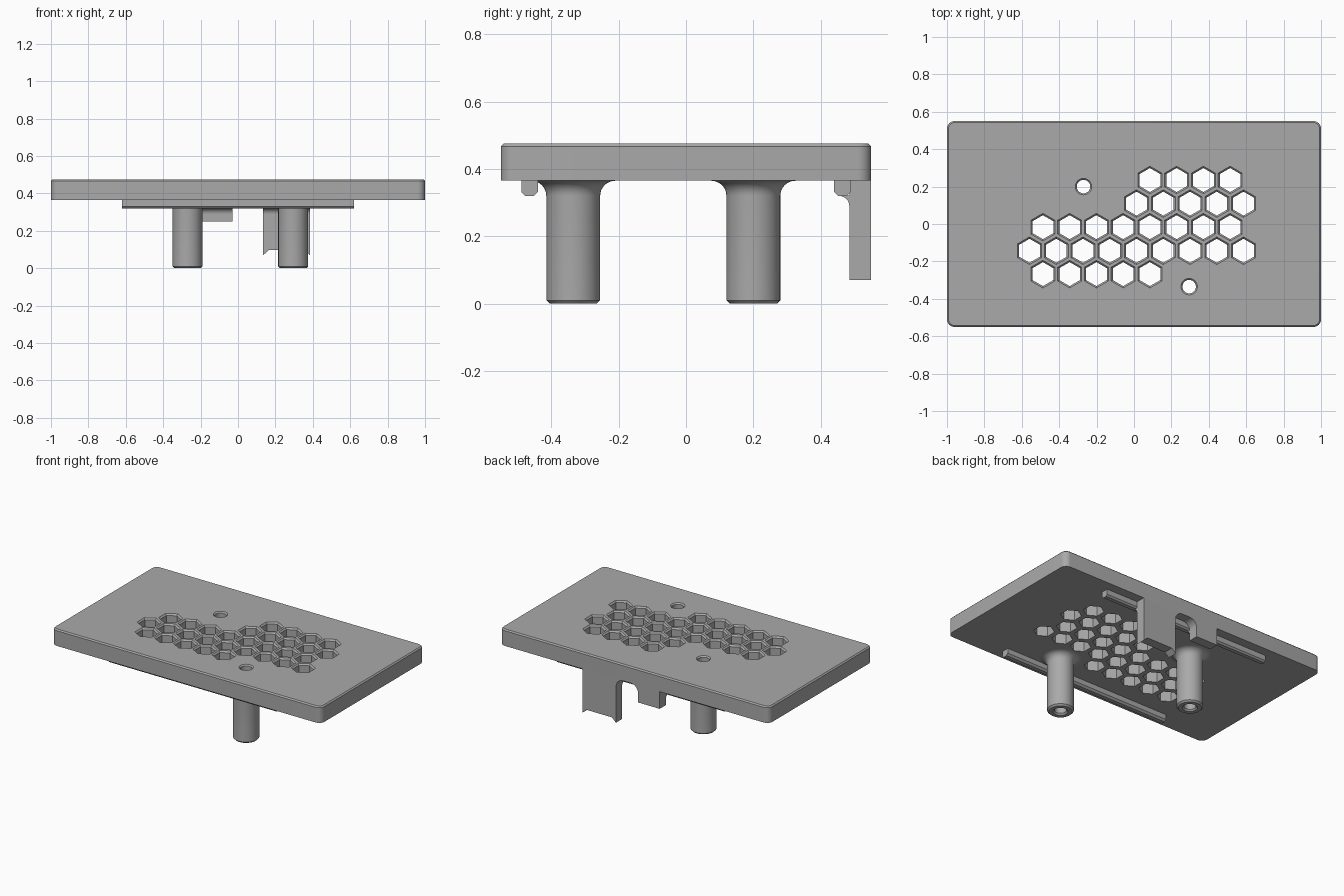
import bpy, bmesh, math
from mathutils import Vector

if "Cube" in bpy.data.objects:
    bpy.data.objects.remove(bpy.data.objects["Cube"])

BOTTOM, TOP = 0.365, 0.475
POSTS = [(-0.27, 0.20), (0.295, -0.335)]

grey = bpy.data.materials.new("plain_grey")
grey.diffuse_color = (0.4, 0.4, 0.4, 1)
grey.use_nodes = True
grey.node_tree.nodes["Principled BSDF"].inputs["Base Color"].default_value = grey.diffuse_color


def make(name, bm, smooth=False):
    bmesh.ops.recalc_face_normals(bm, faces=bm.faces)
    mesh = bpy.data.meshes.new(name)
    bm.to_mesh(mesh)
    bm.free()
    mesh.materials.append(grey)
    ob = bpy.data.objects.new(name, mesh)
    bpy.context.collection.objects.link(ob)
    if smooth:
        bpy.ops.object.select_all(action='DESELECT')
        ob.select_set(True)
        bpy.context.view_layer.objects.active = ob
        bpy.ops.object.shade_smooth_by_angle(angle=math.radians(30))
    return ob


def loft(bm, rings, closed=False):
    """Skin rings of equal length; cap the ends, or join last ring to first."""
    loops = [[bm.verts.new(p) for p in ring] for ring in rings]
    n = len(loops[0])
    pairs = list(zip(loops, loops[1:]))
    if closed:
        pairs.append((loops[-1], loops[0]))
    else:
        bm.faces.new(loops[0])
        bm.faces.new(loops[-1])
    for a, b in pairs:
        for i in range(n):
            j = (i + 1) % n
            bm.faces.new((a[i], a[j], b[j], b[i]))


def circle(x, y, z, r, n):
    # half-step turn puts hexagon points towards +y and -y
    return [(x + r * math.sin(2 * math.pi * i / n),
             y + r * math.cos(2 * math.pi * i / n), z) for i in range(n)]


def arc(cx, cz, r, a0, a1, n=8):
    return [(cx + r * math.cos(math.radians(a0 + (a1 - a0) * i / n)),
             cz + r * math.sin(math.radians(a0 + (a1 - a0) * i / n))) for i in range(n + 1)]


def rounded_rect(hx, hy, r, z):
    pts = []
    for cx, cy, a in ((hx - r, hy - r, 0), (r - hx, hy - r, 90),
                      (r - hx, r - hy, 180), (hx - r, r - hy, 270)):
        pts += [(x, y, z) for x, y in arc(cx, cy, r, a, a + 90)]
    return pts


# Plate with a bevelled top rim
bm = bmesh.new()
c = 0.008
loft(bm, [rounded_rect(1, 0.55, 0.04, BOTTOM),
          rounded_rect(1, 0.55, 0.04, TOP - c),
          rounded_rect(1 - c, 0.55 - c, 0.04 - c, TOP)])
plate = make("plate", bm)

# Cutter: honeycomb openings and screw holes, each with a bevelled mouth
bm = bmesh.new()


def opening(x, y, r, bevel, n):
    loft(bm, [circle(x, y, BOTTOM - 0.05, r, n),
              circle(x, y, TOP - bevel, r, n),
              circle(x, y, TOP + 0.01, r + bevel + 0.01, n)])


PITCH = 0.143
# (row height, first opening, count)
for y, x0, count in ((0.235, 0.085, 4), (0.109, 0.0135, 5), (-0.017, -0.487, 8),
                     (-0.143, -0.5585, 9), (-0.268, -0.487, 5)):
    for i in range(count):
        opening(x0 + i * PITCH, y, 0.064, 0.010, 6)
for x, y in POSTS:
    opening(x, y, 0.036, 0.008, 32)
cutter = make("hole_cutter", bm)
cutter.hide_render = True
cutter.hide_set(True)

cut = plate.modifiers.new("openings", 'BOOLEAN')
cut.operation = 'DIFFERENCE'
cut.solver = 'EXACT'
cut.object = cutter
bpy.context.view_layer.objects.active = plate
plate.select_set(True)
bpy.ops.object.modifier_apply(modifier=cut.name)
bpy.data.objects.remove(cutter)
bpy.ops.object.shade_smooth_by_angle(angle=math.radians(30))

# Hollow posts with a flared root and bevelled foot
profile = [(0.036, BOTTOM), (0.036, 0.010), (0.046, 0), (0.070, 0), (0.08, 0.010)]
profile += arc(0.125, BOTTOM - 0.045, 0.045, 180, 90)
for i, (x, y) in enumerate(POSTS):
    bm = bmesh.new()
    loft(bm, [circle(x, y, z, r, 48) for r, z in profile], closed=True)
    make(f"post_{i + 1}", bm, True)

# Long locating lips under the front and back edges
LIP = 0.32
for name, s in (("front_lip", -1), ("back_lip", 1)):
    bm = bmesh.new()
    section = [(0.44, BOTTOM), (0.44, LIP + 0.012), (0.452, LIP),
               (0.478, LIP), (0.488, LIP + 0.010), (0.488, BOTTOM)]
    loft(bm, [[(x, s * y, z) for y, z in section] for x in (-0.62, 0.62)])
    make(name, bm)


# Back tabs, flared into the plate on the sides that face each other
def tab(name, outline):
    bm = bmesh.new()
    loft(bm, [[(x, y, z) for x, z in outline] for y in (0.485, 0.55)])
    make(name, bm, True)


R = 0.055
tab("long_tab", [(0.385, BOTTOM), (0.385, 0.07), (0.355, 0.098), (0.165, 0.098), (0.135, 0.07)]
    + arc(0.135 - R, BOTTOM - R, R, 0, 90))
tab("short_tab", [(-0.19, BOTTOM), (-0.19, 0.25), (-0.03, 0.25)]
    + arc(-0.03 + R, BOTTOM - R, R, 180, 90))

# Concave fillets between the back lip and the tabs
for name, x0, x1 in (("long_tab_fillet", 0.135, 0.385), ("short_tab_fillet", -0.19, -0.03)):
    bm = bmesh.new()
    section = [(0.486, LIP + 0.002)] + arc(0.455, LIP - 0.03, 0.03, 0, 90)
    loft(bm, [[(x, y, z) for y, z in section] for x in (x0, x1)])
    make(name, bm, True)
